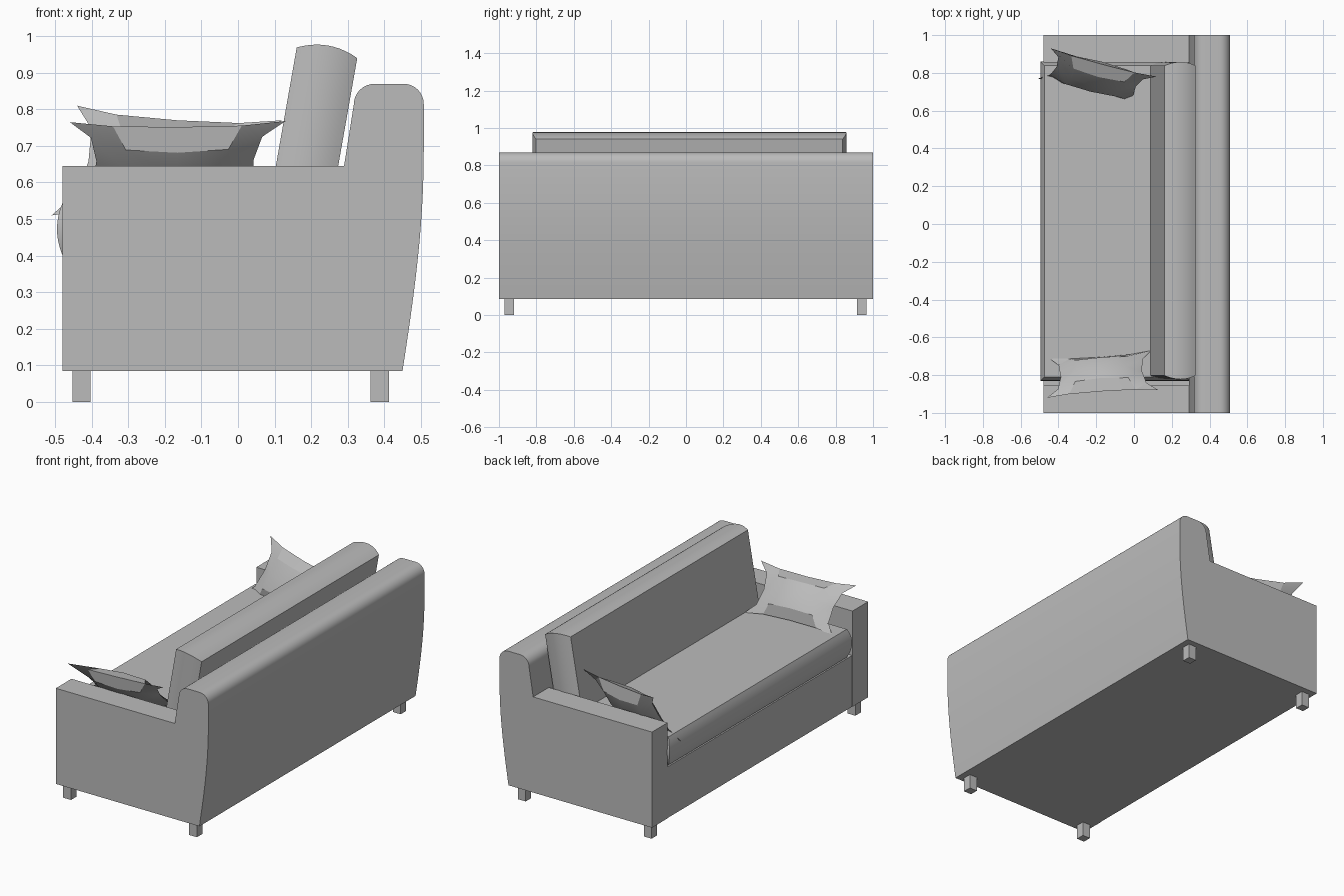
import bpy, bmesh, math
from mathutils import Matrix, Vector

cube = bpy.data.objects.get("Cube")
if cube:
    bpy.data.objects.remove(cube, do_unlink=True)

GREY = (0.5, 0.5, 0.5, 1)
fabric = bpy.data.materials.new("grey_fabric")
fabric.use_nodes = True
fabric.diffuse_color = GREY
fabric.node_tree.nodes["Principled BSDF"].inputs["Base Color"].default_value = GREY


def finish(name, bm, angle=30):
    bmesh.ops.recalc_face_normals(bm, faces=bm.faces)
    mesh = bpy.data.meshes.new(name)
    bm.to_mesh(mesh)
    bm.free()
    mesh.materials.append(fabric)
    obj = bpy.data.objects.new(name, mesh)
    bpy.context.collection.objects.link(obj)
    bpy.ops.object.select_all(action="DESELECT")
    obj.select_set(True)
    bpy.context.view_layer.objects.active = obj
    bpy.ops.object.shade_smooth_by_angle(angle=math.radians(angle))
    return obj


def box(name, lo, hi):
    bm = bmesh.new()
    bmesh.ops.create_cube(bm, size=1)
    for v in bm.verts:
        v.co = [l + (c + 0.5) * (h - l) for l, h, c in zip(lo, hi, v.co)]
    return finish(name, bm)


def extrude_profile(name, points, y0, y1):
    bm = bmesh.new()
    face = bm.faces.new([bm.verts.new((x, y0, z)) for x, z in points])
    new = bmesh.ops.extrude_face_region(bm, geom=[face])["geom"]
    bmesh.ops.translate(bm, vec=(0, y1 - y0, 0),
                        verts=[g for g in new if isinstance(g, bmesh.types.BMVert)])
    return finish(name, bm)


def corner(cx, cz, rx, rz, start, steps=8):
    """Quarter round, running clockwise from the start angle."""
    angles = [math.radians(start - 90 * i / steps) for i in range(steps + 1)]
    return [(cx + rx * math.cos(a), cz + rz * math.sin(a)) for a in angles]


def cushion(name, length, width, thick, bulge, matrix, steps=10):
    """Flat faced slab whose rim bows outward across its thickness."""
    bm = bmesh.new()
    rings = []
    for i in range(steps + 1):
        t = i / steps
        grow = bulge * 4 * t * (1 - t)
        rings.append([bm.verts.new((sx * (length / 2 + grow), sy * (width / 2 + grow),
                                    (t - 0.5) * thick))
                      for sx, sy in ((-1, -1), (1, -1), (1, 1), (-1, 1))])
    for a, b in zip(rings, rings[1:]):
        for j in range(4):
            k = (j + 1) % 4
            bm.faces.new((a[j], a[k], b[k], b[j]))
    bm.faces.new(rings[0])
    bm.faces.new(rings[-1])
    bm.transform(matrix)
    return finish(name, bm)


def pillow(name, corners, depth):
    """Throw pillow with pulled-out corners, spanned between four corner points."""
    a, b, c, d = map(Vector, corners)
    normal = (b - a).cross(d - a).normalized()
    steps = (0, 0.2, 0.5, 0.8, 1)
    bm = bmesh.new()
    for side in (-1, 1):
        grid = []
        for u in steps:
            row = []
            for v in steps:
                pu = u + 0.12 * (1 - 2 * u) * math.sqrt(4 * v * (1 - v))
                pv = v + 0.07 * (1 - 2 * v) * math.sqrt(4 * u * (1 - u))
                p = a.lerp(b, pu).lerp(d.lerp(c, pu), pv)
                puff = math.sqrt(16 * u * (1 - u) * v * (1 - v))
                row.append(bm.verts.new(p + normal * side * depth * puff))
            grid.append(row)
        for i in range(4):
            for j in range(4):
                bm.faces.new((grid[i][j], grid[i + 1][j], grid[i + 1][j + 1], grid[i][j + 1]))
    bmesh.ops.remove_doubles(bm, verts=bm.verts, dist=0.0005)
    return finish(name, bm, 25)


# Back frame: rounded top and a rear that sweeps in toward the floor
rear = [(0.45 + 0.058 * math.sin(t * math.pi / 2), 0.085 + 0.6 * t)
        for t in (i / 12 for i in range(13))]
back_top = (corner(0.375, 0.815, 0.058, 0.055, 180)
            + corner(0.452, 0.815, 0.056, 0.055, 90) + rear[::-1])
extrude_profile("back_frame", [(0.29, 0.085), (0.29, 0.645)] + back_top, -1, 1)

# Arms and front base
for side, label in ((1, "left"), (-1, "right")):
    box(label + "_arm", (-0.48, min(side, side * 0.855), 0.085),
        (0.292, max(side, side * 0.855), 0.645))
box("seat_base", (-0.478, -0.86, 0.085), (0.292, 0.86, 0.385))

# Seat and back cushions
cushion("seat_cushion", 0.75, 1.65, 0.165, 0.02, Matrix.Translation((-0.1, 0.015, 0.4725)))
cushion("back_cushion", 0.43, 1.64, 0.168, 0.02,
        Matrix.Translation((0.206, 0.018, 0.743)) @ Matrix.Rotation(math.radians(100), 4, "Y"))

# Throw pillows leaning on the arms
pillow("left_pillow", [(-0.44, 0.93, 0.81), (0.12, 0.78, 0.77),
                       (0.03, 0.64, 0.5), (-0.51, 0.77, 0.51)], 0.06)
pillow("right_pillow", [(-0.46, -0.92, 0.765), (0.13, -0.88, 0.768),
                        (0.09, -0.67, 0.555), (-0.45, -0.71, 0.55)], 0.06)

# Legs
for x, end in ((-0.428, "front"), (0.388, "rear")):
    for y, label in ((0.94, "left"), (-0.945, "right")):
        box(f"{end}_{label}_leg", (x - 0.025, y - 0.025, 0), (x + 0.025, y + 0.025, 0.09))
